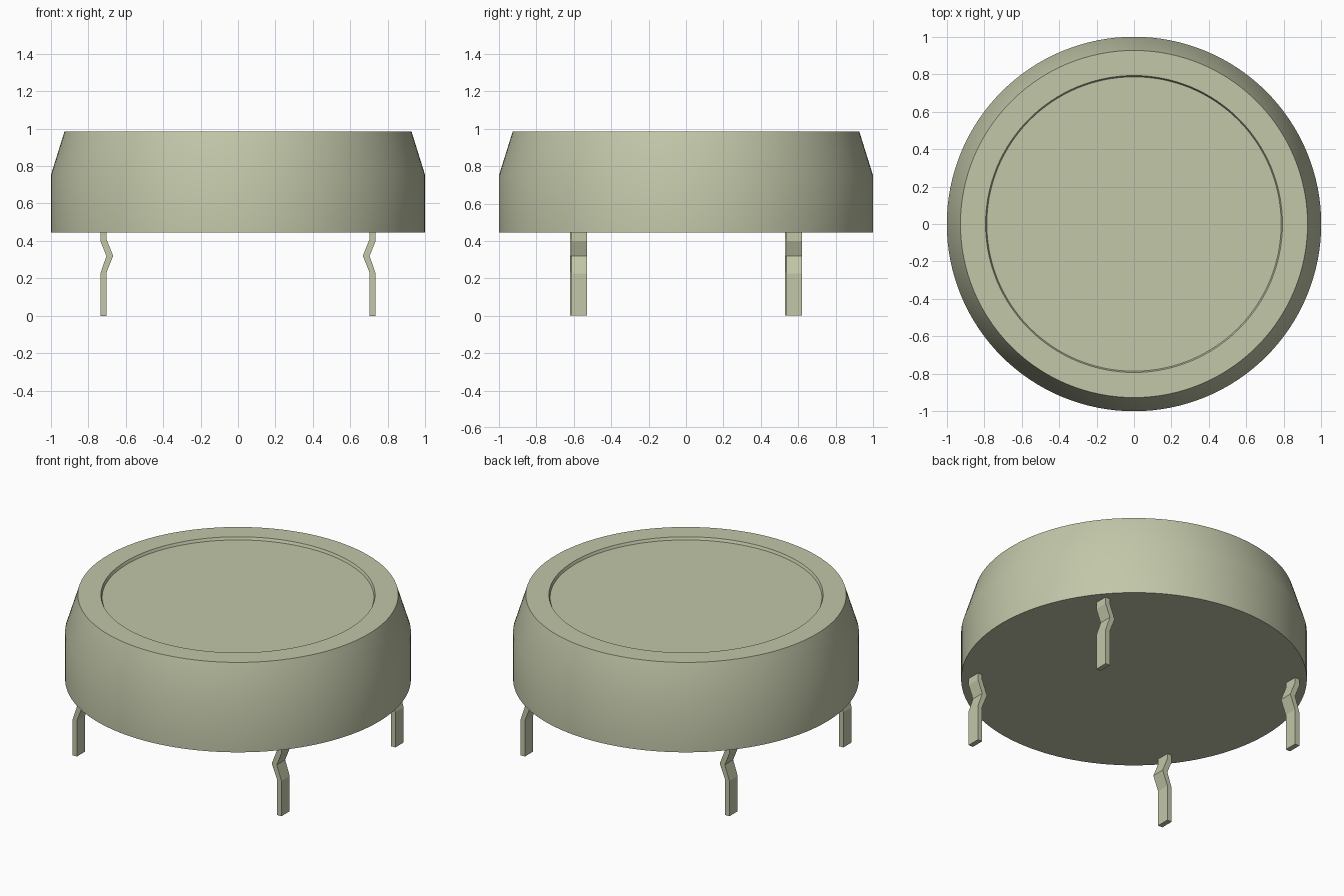
import bpy, bmesh, math

cube = bpy.data.objects.get("Cube")
if cube:
    bpy.data.objects.remove(cube, do_unlink=True)

# Single colour
mat = bpy.data.materials.new("pale olive grey")
mat.use_nodes = True
COLOUR = (0.54, 0.57, 0.395, 1.0)
mat.diffuse_color = COLOUR
mat.node_tree.nodes["Principled BSDF"].inputs["Base Color"].default_value = COLOUR


def finish(name, bm):
    bmesh.ops.recalc_face_normals(bm, faces=bm.faces)
    mesh = bpy.data.meshes.new(name)
    bm.to_mesh(mesh)
    bm.free()
    mesh.materials.append(mat)
    obj = bpy.data.objects.new(name, mesh)
    bpy.context.collection.objects.link(obj)
    return obj


def lathe(name, profile, segments=128):
    """Revolve (radius, z) points about z and cap both ends."""
    bm = bmesh.new()
    rings = []
    for r, z in profile:
        rings.append([bm.verts.new((r * math.cos(2 * math.pi * i / segments),
                                    r * math.sin(2 * math.pi * i / segments), z))
                      for i in range(segments)])
    for a, b in zip(rings, rings[1:]):
        for i in range(segments):
            j = (i + 1) % segments
            bm.faces.new((a[i], a[j], b[j], b[i]))
    bm.faces.new(rings[0])
    bm.faces.new(rings[-1])
    return finish(name, bm)


def leg(name, profile, sx, y0, y1):
    """Extrude an (x, z) outline from y0 to y1."""
    bm = bmesh.new()
    face = bm.faces.new([bm.verts.new((sx * x, y0, z)) for x, z in profile])
    new = bmesh.ops.extrude_face_region(bm, geom=[face])["geom"]
    verts = [v for v in new if isinstance(v, bmesh.types.BMVert)]
    bmesh.ops.translate(bm, verts=verts, vec=(0, y1 - y0, 0))
    return finish(name, bm)


# Round body: straight wall, tapered shoulder, flat rim, shallow recessed top
body = lathe("body", [(1.0, 0.444), (1.0, 0.75), (0.927, 0.984),
                      (0.793, 0.984), (0.786, 0.967)])
bpy.ops.object.select_all(action="DESELECT")
body.select_set(True)
bpy.context.view_layer.objects.active = body
bpy.ops.object.shade_smooth_by_angle(angle=math.radians(30))

# Four kinked pins, bent towards the centre
PIN = [(0.703, 0.0), (0.735, 0.0), (0.735, 0.225), (0.703, 0.32), (0.735, 0.40),
       (0.735, 0.45), (0.703, 0.45), (0.703, 0.41), (0.667, 0.32), (0.703, 0.23)]
for sx, side in ((1, "left"), (-1, "right")):
    for sy, end in ((1, "back"), (-1, "front")):
        inner = 0.537 if sx * sy > 0 else 0.528
        leg(f"{end}_{side}_pin", PIN, sx, sy * inner, sy * (inner + 0.084))
